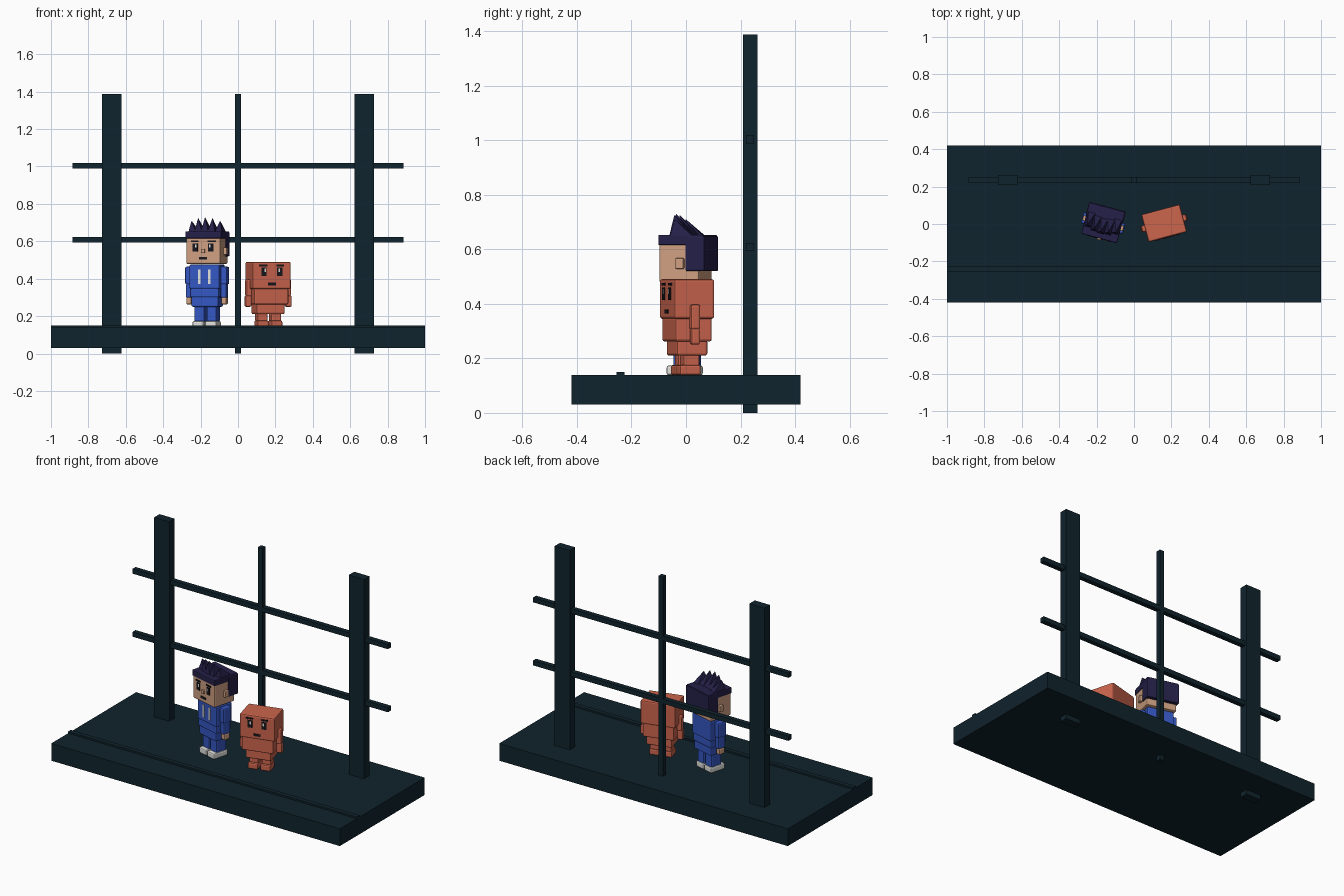
import bpy, bmesh
from math import radians
from mathutils import Matrix, Vector

cube = bpy.data.objects.get("Cube")
if cube:
    bpy.data.objects.remove(cube, do_unlink=True)


def material(name, rgb):
    m = bpy.data.materials.new(name)
    m.use_nodes = True
    m.diffuse_color = (*rgb, 1)
    m.node_tree.nodes["Principled BSDF"].inputs["Base Color"].default_value = (*rgb, 1)
    return m


TEAL = material("dark teal", (0.005, 0.017, 0.026))
ORANGE = material("orange", (0.60, 0.13, 0.075))
BLUE = material("blue", (0.035, 0.095, 0.54))
HAIR = material("dark indigo", (0.018, 0.014, 0.065))
SKIN = material("skin", (0.62, 0.35, 0.22))
WHITE = material("white", (0.75, 0.75, 0.72))
BLACK = material("black", (0.008, 0.008, 0.012))
STAGE = Matrix.Identity(4)


def finish(name, bm, mat, frame):
    bm.transform(frame)
    bmesh.ops.recalc_face_normals(bm, faces=bm.faces)
    mesh = bpy.data.meshes.new(name)
    bm.to_mesh(mesh)
    bm.free()
    mesh.materials.append(mat)
    ob = bpy.data.objects.new(name, mesh)
    bpy.context.collection.objects.link(ob)
    return ob


def box(name, x, y, z, mat, frame=STAGE, bevel=0.0):
    """Box spanning the (low, high) ranges x, y and z."""
    bm = bmesh.new()
    bmesh.ops.create_cube(bm, size=1)
    for v in bm.verts:
        v.co = Vector([(r[0] + r[1]) / 2 + c * (r[1] - r[0]) for r, c in zip((x, y, z), v.co)])
    if bevel:
        bmesh.ops.bevel(bm, geom=bm.edges[:], offset=bevel, segments=2,
                        profile=0.5, affect='EDGES')
    return finish(name, bm, mat, frame)


def mid(c, w):
    return (c - w / 2, c + w / 2)


def pair(name, x, y, z, mat, frame=STAGE, bevel=0.0):
    box("left_" + name, x, y, z, mat, frame, bevel)
    box("right_" + name, (-x[1], -x[0]), y, z, mat, frame, bevel)


def face(prefix, front, eye_z, mouth_z, frame):
    """Brows, eyes with highlights and a mouth as thin plates."""
    plate = (front - 0.004, front + 0.002)
    pair(prefix + "_eye", mid(0.043, 0.028), plate, mid(eye_z, 0.045), BLACK, frame)
    pair(prefix + "_eye_glint", mid(0.039, 0.008), (front - 0.006, front),
         mid(eye_z + 0.008, 0.018), WHITE, frame)
    pair(prefix + "_brow", mid(0.046, 0.042), plate, mid(eye_z + 0.034, 0.009), BLACK, frame)
    box(prefix + "_mouth", mid(0, 0.042), plate, mid(mouth_z, 0.014), BLACK, frame)


# Platform, raised strip and railing
box("platform", (-1, 1), (-0.42, 0.42), (0.03, 0.138), TEAL)
box("floor_strip", (-1, 1), mid(-0.24, 0.028), (0.138, 0.149), TEAL)
pair("post", (0.622, 0.727), mid(0.235, 0.053), (0, 1.387), TEAL)
box("centre_pole", mid(0, 0.03), mid(0.235, 0.03), (0, 1.387), TEAL)
for label, z in (("lower", 0.608), ("upper", 1.003)):
    box(label + "_rail", mid(0, 1.77), mid(0.235, 0.03), mid(z, 0.03), TEAL)

# Blocky orange figure
f = Matrix.Translation((0.161, 0.004, 0)) @ Matrix.Rotation(radians(15), 4, 'Z')
R = 0.008
box("orange_head", mid(0, 0.212), mid(0, 0.152), (0.345, 0.49), ORANGE, f, R)
box("orange_torso", mid(0, 0.19), mid(0, 0.14), (0.262, 0.35), ORANGE, f, R)
box("orange_hips", mid(0, 0.155), mid(0, 0.116), (0.21, 0.268), ORANGE, f, R)
pair("orange_leg", mid(0.038, 0.056), mid(0, 0.062), (0.17, 0.216), ORANGE, f, R)
pair("orange_foot", mid(0.038, 0.062), (-0.045, 0.035), (0.138, 0.176), ORANGE, f, R)
pair("orange_upper_arm", (0.092, 0.124), mid(0, 0.036), (0.305, 0.397), ORANGE, f, R)
pair("orange_lower_arm", (0.094, 0.128), mid(0, 0.034), (0.25, 0.31), ORANGE, f, R)
face("orange", -0.076, 0.437, 0.372, f)

# Figure in the blue suit
f = Matrix.Translation((-0.165, 0.004, 0)) @ Matrix.Rotation(radians(-15), 4, 'Z')
box("head", mid(0, 0.19), (-0.082, 0.07), (0.478, 0.635), SKIN, f, R)
pair("ear", (0.09, 0.112), mid(0, 0.03), (0.528, 0.567), SKIN, f, 0.004)
box("nose", mid(0, 0.02), (-0.092, -0.08), (0.537, 0.56), SKIN, f, 0.003)
face("head", -0.082, 0.567, 0.51, f)
box("hair_top", mid(0, 0.198), (-0.084, 0.088), (0.615, 0.653), HAIR, f, 0.005)
box("hair_back", mid(0, 0.202), (0.02, 0.092), (0.52, 0.648), HAIR, f, 0.005)
box("torso", mid(0, 0.168), mid(0, 0.116), (0.345, 0.476), BLUE, f, R)
box("waist", mid(0, 0.16), mid(0, 0.11), (0.3, 0.35), BLUE, f, R)
box("hips", mid(0, 0.15), mid(0, 0.104), (0.25, 0.306), BLUE, f, R)
pair("suit_stripe", mid(0.028, 0.014), (-0.062, -0.056), (0.372, 0.45), WHITE, f)
pair("upper_sleeve", (0.078, 0.116), mid(0, 0.06), (0.37, 0.464), BLUE, f, R)
pair("lower_sleeve", (0.08, 0.112), mid(0, 0.052), (0.298, 0.375), BLUE, f, R)
pair("hand", (0.082, 0.112), mid(0, 0.042), (0.262, 0.303), SKIN, f, R)
pair("leg", mid(0.034, 0.056), mid(0, 0.076), (0.168, 0.256), BLUE, f, R)
pair("shoe", mid(0.035, 0.062), (-0.062, 0.044), (0.138, 0.174), WHITE, f, R)

# Row of forward-leaning hair spikes, shorter toward the sides
for i in range(-2, 3):
    bm = bmesh.new()
    cx, cy = i * 0.036, -0.012 + 0.004 * i * i
    base = [bm.verts.new((cx + sx * 0.022, cy + sy * 0.045, 0.645))
            for sx, sy in ((-1, -1), (1, -1), (1, 1), (-1, 1))]
    tip = bm.verts.new((cx * 1.1, cy - 0.03, 0.73 - 0.005 * i * i))
    bm.faces.new(base)
    for k in range(4):
        bm.faces.new((base[k], base[(k + 1) % 4], tip))
    finish(f"hair_spike_{i + 3}", bm, HAIR, f)
